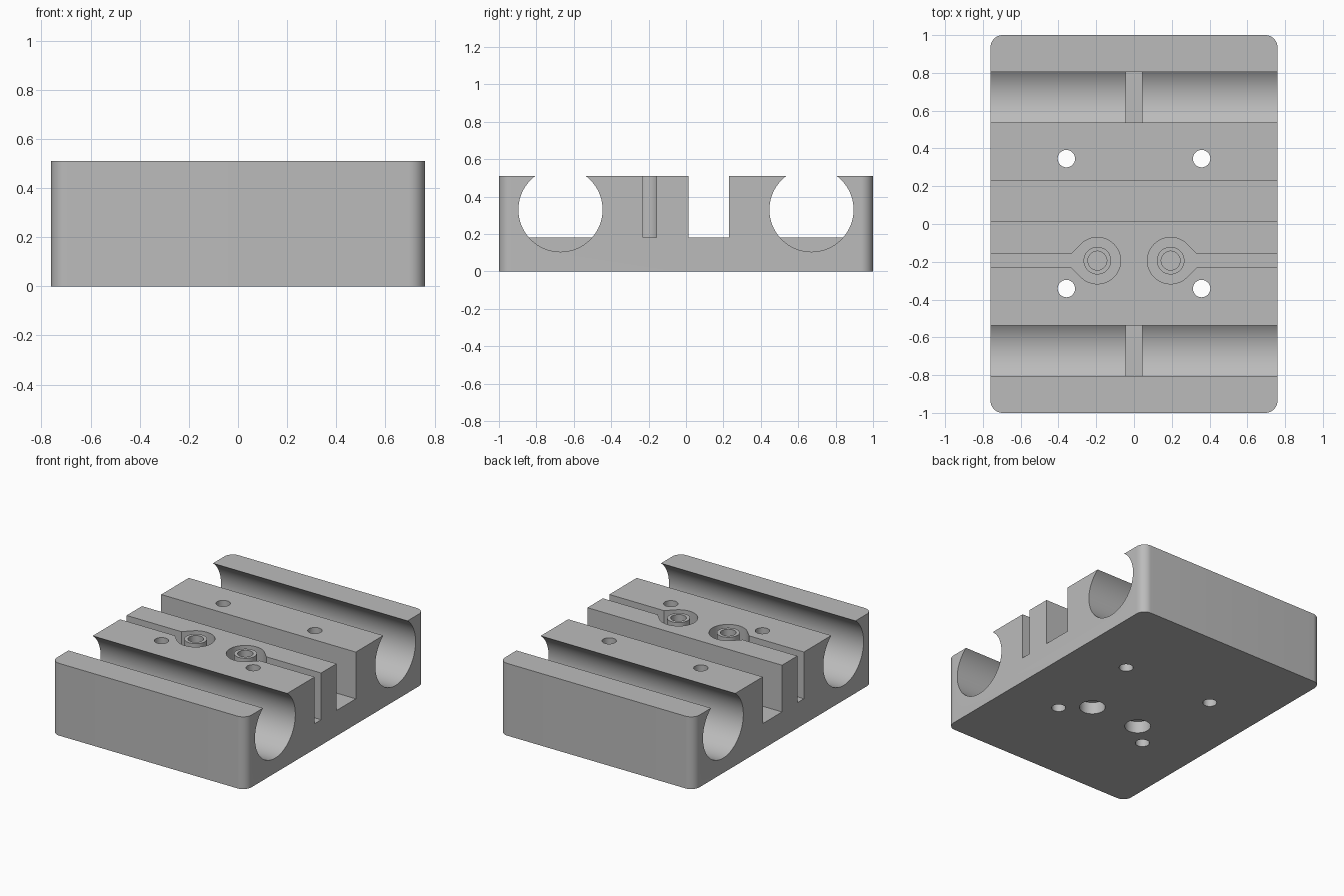
import bpy, bmesh
from math import sin, cos, pi, radians, sqrt

if "Cube" in bpy.data.objects:
    bpy.data.objects.remove(bpy.data.objects["Cube"], do_unlink=True)

TOP, FLOOR = 0.51, 0.18
HALF_X, HALF_Y = 0.76, 1.0

grey = bpy.data.materials.new("grey plastic")
grey.use_nodes = True
grey.diffuse_color = (0.5, 0.5, 0.5, 1)
grey.node_tree.nodes["Principled BSDF"].inputs["Base Color"].default_value = (0.5, 0.5, 0.5, 1)


def arc(cx, cy, r, start, end, n):
    """Points along an arc, angles in degrees."""
    angles = [radians(start + (end - start) * i / n) for i in range(n + 1)]
    return [(cx + r * cos(a), cy + r * sin(a)) for a in angles]


def circle(cx, cy, r, n=64):
    return arc(cx, cy, r, 0, 360, n)[:-1]


def rect(x0, x1, y0, y1):
    return [(x0, y0), (x1, y0), (x1, y1), (x0, y1)]


def prism(name, outline, lo, hi, axis="z"):
    """Extrude an outline along z (outline in xy) or x (outline in yz)."""
    bm = bmesh.new()
    place = (lambda u, v, d: (u, v, d)) if axis == "z" else (lambda u, v, d: (d, u, v))
    base = bm.faces.new([bm.verts.new(place(u, v, lo)) for u, v in outline])
    moved = bmesh.ops.extrude_face_region(bm, geom=[base])["geom"]
    bmesh.ops.translate(bm, vec=place(0, 0, hi - lo),
                        verts=[g for g in moved if isinstance(g, bmesh.types.BMVert)])
    bmesh.ops.recalc_face_normals(bm, faces=bm.faces)
    mesh = bpy.data.meshes.new(name)
    bm.to_mesh(mesh)
    bm.free()
    mesh.materials.append(grey)
    obj = bpy.data.objects.new(name, mesh)
    bpy.context.collection.objects.link(obj)
    return obj


def combine(body, tool, operation="DIFFERENCE"):
    """Apply a boolean and discard the helper."""
    mod = body.modifiers.new(tool.name, "BOOLEAN")
    mod.operation, mod.solver, mod.object = operation, "EXACT", tool
    bpy.context.view_layer.objects.active = body
    bpy.ops.object.modifier_apply(modifier=mod.name)
    bpy.data.objects.remove(tool, do_unlink=True)


# Block with rounded upright corners
R = 0.065
ix, iy = HALF_X - R, HALF_Y - R
outline = []
for k, (sx, sy) in enumerate([(1, 1), (-1, 1), (-1, -1), (1, -1)]):
    outline += arc(sx * ix, sy * iy, R, 90 * k, 90 * k + 90, 12)
body = prism("carriage_block", outline, 0, TOP)

# Round bearing channels, each with a low middle rib
for side in (-1, 1):
    y = side * 0.671
    combine(body, prism("bearing_channel", circle(y, 0.33, 0.225, 96), -0.9, 0.9, "x"))
    combine(body, prism("bearing_rib", rect(-0.045, 0.045, y - 0.2, y + 0.2), 0.05, FLOOR),
            "UNION")

# Wide belt slot
combine(body, prism("wide_slot", rect(0.014, 0.229, FLOOR, 0.7), -0.9, 0.9, "x"))

# Narrow slots ending in teardrop pockets, each with a hollow post
BX, BY, PR, HALF = 0.194, -0.194, 0.123, 0.036
neck = PR * sqrt(2) - HALF
for side in (-1, 1):
    pocket = [(0.9, BY - HALF), (BX + neck, BY - HALF)]
    pocket += arc(BX, BY, PR, -45, -315, 54)
    pocket += [(BX + neck, BY + HALF), (0.9, BY + HALF)]
    combine(body, prism("belt_pocket", [(side * x, y) for x, y in pocket], FLOOR, 0.7))
    cx = side * BX
    combine(body, prism("post", circle(cx, BY, 0.073), 0.15, TOP), "UNION")
    combine(body, prism("post_hole", circle(cx, BY, 0.05), 0.11, 0.7))
    combine(body, prism("underside_recess", circle(cx, BY, 0.085), -0.1, 0.085))

# Four through holes
for x in (-0.358, 0.358):
    for y in (-0.342, 0.346):
        combine(body, prism("mount_hole", circle(x, y, 0.046, 48), -0.1, 0.7))

bpy.ops.object.select_all(action="DESELECT")
body.select_set(True)
bpy.context.view_layer.objects.active = body
bpy.ops.object.shade_smooth_by_angle(angle=radians(30))
